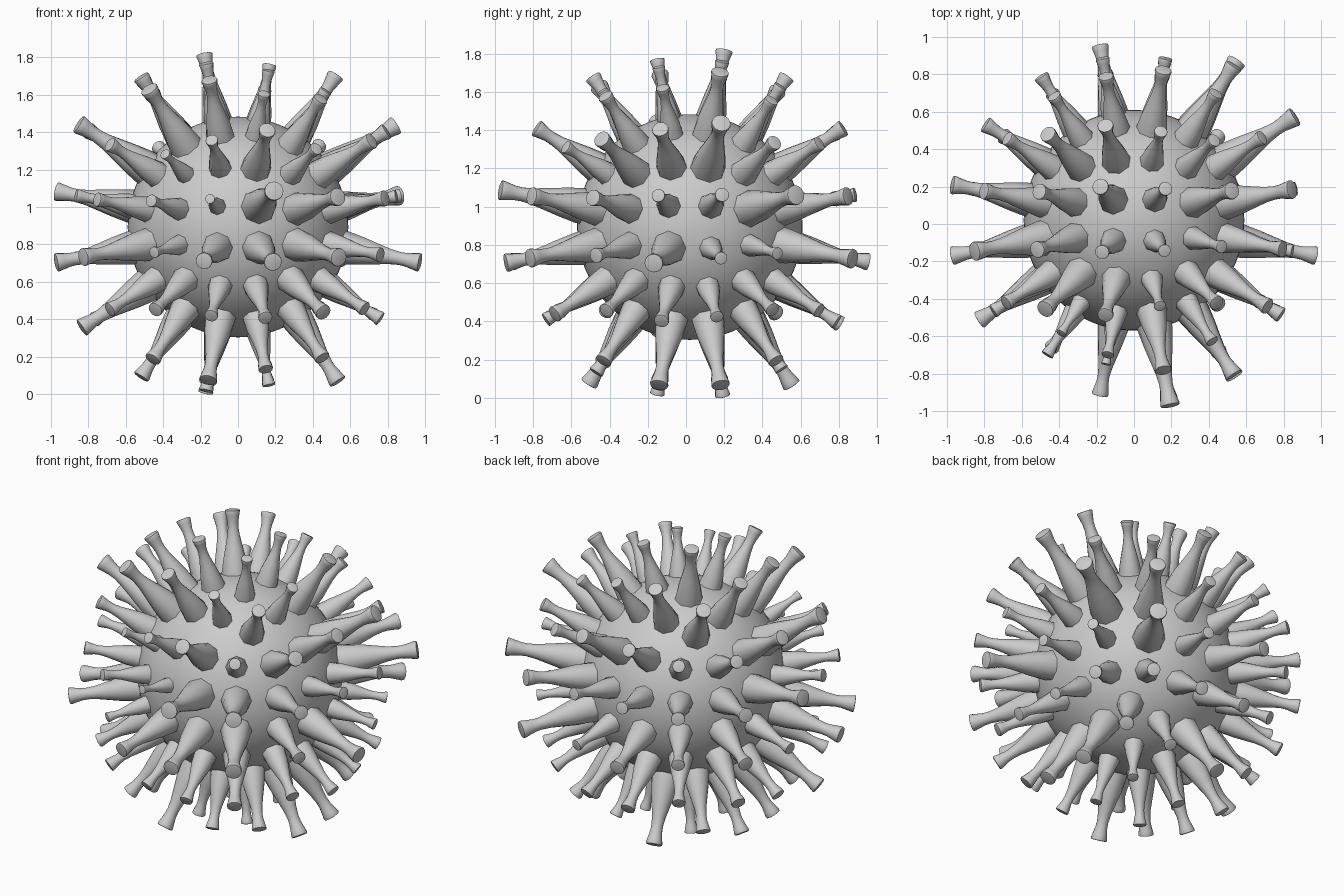
import bpy, bmesh, math
from mathutils import Vector

if "Cube" in bpy.data.objects:
    bpy.data.objects.remove(bpy.data.objects["Cube"])

CENTRE = Vector((0, 0.02, 0.893))
RADIUS = 0.59
BASE = 0.565          # where the spikes start, just under the skin

# Spike silhouette: (fraction of length, radius / length)
PROFILE = [(0, .208), (.1, .198), (.28, .165), (.46, .126), (.62, .092), (.74, .078),
           (.82, .081), (.92, .100), (.975, .112), (.995, .108), (1.0, .09)]
SIDES = 16


def finish(bm, name):
    bmesh.ops.recalc_face_normals(bm, faces=bm.faces)
    me = bpy.data.meshes.new(name)
    bm.to_mesh(me)
    bm.free()
    ob = bpy.data.objects.new(name, me)
    bpy.context.collection.objects.link(ob)
    bpy.ops.object.select_all(action='DESELECT')
    bpy.context.view_layer.objects.active = ob
    ob.select_set(True)
    bpy.ops.object.shade_smooth_by_angle(angle=math.radians(55))
    return ob


def add_spike(bm, d, reach):
    """Waisted, flared spike along direction d, ending at distance reach."""
    length = reach - BASE
    q = d.to_track_quat('Z', 'Y')
    rings = []
    for i, (t, r) in enumerate(PROFILE):
        ring = []
        for k in range(SIDES):
            a = 2 * math.pi * k / SIDES
            # lower rings are eight-sided, upper rings are round
            f = math.cos(math.pi / 8) if (k % 2 and i < 2) else 1.0
            p = Vector((math.cos(a) * r * f * length, math.sin(a) * r * f * length, BASE + t * length))
            ring.append(bm.verts.new(CENTRE + q @ p))
        rings.append(ring)
    for lo, hi in zip(rings, rings[1:]):
        for k in range(SIDES):
            n = (k + 1) % SIDES
            bm.faces.new((lo[k], lo[n], hi[n], hi[k]))
    bm.faces.new(rings[0][::-1])
    bm.faces.new(rings[-1])


# Round body
bm = bmesh.new()
bmesh.ops.create_uvsphere(bm, u_segments=64, v_segments=32, radius=RADIUS)
bmesh.ops.translate(bm, verts=bm.verts, vec=CENTRE)
finish(bm, "body")

# Spikes: a 4 x 4 grid on each side of a cube-sphere; values are tip distances
X, Y, Z = Vector((1, 0, 0)), Vector((0, 1, 0)), Vector((0, 0, 1))
FACES = {
    "front": (-Y, X, Z, [[.82, .87, .97, .88], [.87, .80, 1.03, 1.0],
                         [.84, .97, 1.0, 1.01], [.93, .89, .91, .96]]),
    "right": (X, Y, Z, [[.97, .96, 1.02, .93], [.95, .88, .90, 1.04],
                        [.92, 1.01, .87, .86], [.92, .92, .88, .91]]),
    "top": (Z, X, Y, [[.97, .95, .89, .90], [.95, .96, .90, .98],
                      [.97, .91, .87, .88], [1.0, .95, .86, .93]]),
    "left": (-X, Y, Z, [[.93, 1.03, .97, .92], [.91, .90, 1.01, .96],
                        [1.0, 1.01, .90, .96], [.93, 1.01, .93, .95]]),
    "back": (Y, X, Z, [[.90, .93, .97, .92], [.93, .90, .90, 1.0],
                       [.92, .97, .88, 1.03], [.92, .95, .93, .92]]),
    "bottom": (-Z, X, Y, [[.95, 1.0, .90, .95], [.97, .92, .86, 1.0],
                          [.97, .91, .88, 1.0], [.96, .99, .92, .95]]),
}
STEPS = (-.645, -.195, .195, .645)
for side, (n, u, v, grid) in FACES.items():
    bm = bmesh.new()
    for row, b in zip(grid, reversed(STEPS)):
        for reach, a in zip(row, STEPS):
            add_spike(bm, (n + u * a + v * b).normalized(), reach)
    finish(bm, side + "_spikes")
